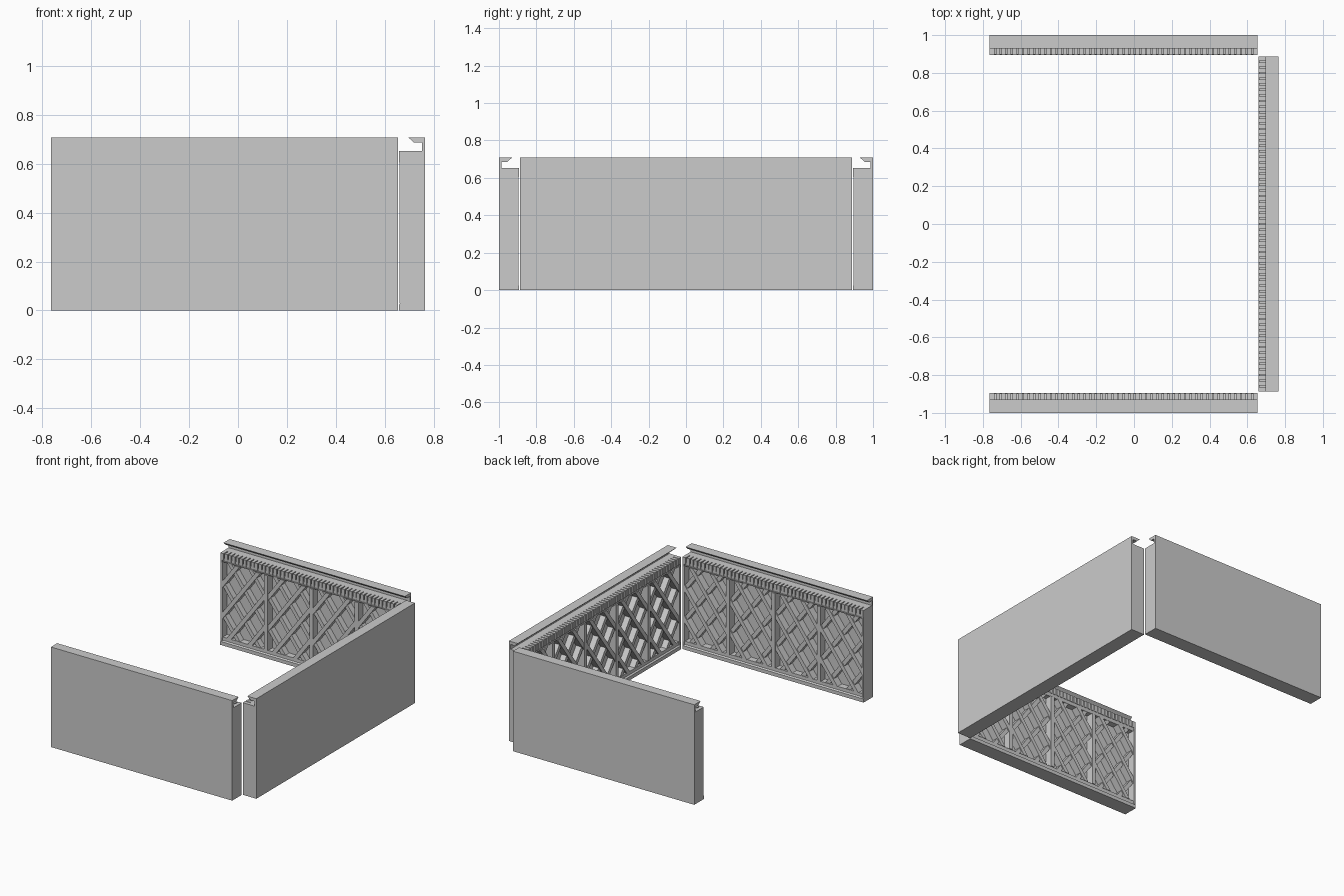
import bpy, bmesh
from mathutils import Vector

if "Cube" in bpy.data.objects:
    bpy.data.objects.remove(bpy.data.objects["Cube"])

H, T = 0.708, 0.106          # wall height and thickness
BACK = 0.05                  # thickness of the plate behind the lattice
LEDGE = 0.652                # height of the ledge below the top lip


def prism(bm, pts, offset):
    """Closed prism from a planar outline and an extrusion vector."""
    a = [bm.verts.new(p) for p in pts]
    b = [bm.verts.new(Vector(p) + Vector(offset)) for p in pts]
    n = len(a)
    bm.faces.new(a[::-1])
    bm.faces.new(b)
    for i in range(n):
        j = (i + 1) % n
        bm.faces.new((a[i], a[j], b[j], b[i]))


def box(bm, u0, u1, d0, d1, z0, z1):
    prism(bm, [(u0, d0, z0), (u1, d0, z0), (u1, d0, z1), (u0, d0, z1)], (0, d1 - d0, 0))


def clip(poly, axis, limit, sign):
    """Keep the part of a 2D polygon where sign * coordinate <= sign * limit."""
    out = []
    for i, p in enumerate(poly):
        q = poly[(i + 1) % len(poly)]
        a, b = sign * (p[axis] - limit), sign * (q[axis] - limit)
        if a <= 0:
            out.append(p)
        if a * b < 0:
            out.append(p.lerp(q, a / (a - b)))
    return out


def finish(bm, name, place):
    for v in bm.verts:
        v.co = place(*v.co)
    bmesh.ops.recalc_face_normals(bm, faces=bm.faces)
    me = bpy.data.meshes.new(name)
    bm.to_mesh(me)
    bm.free()
    bpy.context.collection.objects.link(bpy.data.objects.new(name, me))


def wall(name, length, bays, place):
    w = length / bays
    z0, z1 = 0.055, 0.585

    # outer plate with hooked top lip
    bm = bmesh.new()
    profile = [(0, 0), (BACK, 0), (BACK, LEDGE), (0.013, LEDGE), (0.013, 0.686),
               (0.046, 0.686), (0.058, 0.698), (0.07, H), (0, H)]
    prism(bm, [(0, d, z) for d, z in profile], (length, 0, 0))
    finish(bm, name + "_plate", place)

    # stepped bottom rail, top rail and posts
    bm = bmesh.new()
    foot = [(BACK, 0), (T, 0), (T, 0.025), (T - 0.01, 0.032), (T - 0.01, z0), (BACK, z0)]
    prism(bm, [(0, d, z) for d, z in foot], (length, 0, 0))
    head = [(BACK, z1), (T - 0.012, z1), (T - 0.004, z1 + 0.02), (T - 0.004, 0.615),
            (0.064, 0.622), (0.064, LEDGE), (BACK, LEDGE)]
    prism(bm, [(0, d, z) for d, z in head], (length, 0, 0))
    for i in range(bays + 1):
        half = 0.014
        u0, u1 = max(0, i * w - half), min(length, i * w + half)
        box(bm, u0, u1, BACK, T - 0.003, z0, z1)
    for u in (0, length - 0.012):
        box(bm, u, u + 0.012, BACK, T - 0.001, 0.028, LEDGE)
    finish(bm, name + "_frame", place)

    # row of teeth along the ledge
    bm = bmesh.new()
    n = bays * 12
    step = length / n
    for i in range(n):
        box(bm, (i + 0.12) * step, (i + 0.88) * step, 0.062, T, 0.605, LEDGE)
    finish(bm, name + "_teeth", place)

    # crossing diagonal bars in each bay
    bm = bmesh.new()
    pitch, slope, width = (w - 0.028) / 2, 1.35, 0.034
    zc = (z0 + z1) / 2
    for b in range(bays):
        lo, hi = b * w + 0.012, (b + 1) * w - 0.012
        for s, d1 in ((1, T - 0.006), (-1, T - 0.014)):
            for k in range(-3, 4):
                uc = (lo + hi) / 2 + (k + 0.5) * pitch
                run = 0.6 / slope * s
                poly = [Vector((uc + run + e * width / 2, zc + 0.6)) for e in (-1, 1)]
                poly += [Vector((uc - run + e * width / 2, zc - 0.6)) for e in (1, -1)]
                for axis, limit, sign in ((0, lo, -1), (0, hi, 1), (1, z0, -1), (1, z1, 1)):
                    poly = clip(poly, axis, limit, sign)
                if len(poly) > 2:
                    prism(bm, [(p.x, BACK, p.y) for p in poly], (0, d1 - BACK, 0))
    finish(bm, name + "_lattice", place)


# three separate walls, decorated sides facing inward
wall("front_wall", 1.42, 4, lambda u, d, z: Vector((u - 0.765, d - 1, z)))
wall("back_wall", 1.42, 4, lambda u, d, z: Vector((u - 0.765, 1 - d, z)))
wall("right_wall", 1.776, 5, lambda u, d, z: Vector((0.765 - d, u - 0.888, z)))
